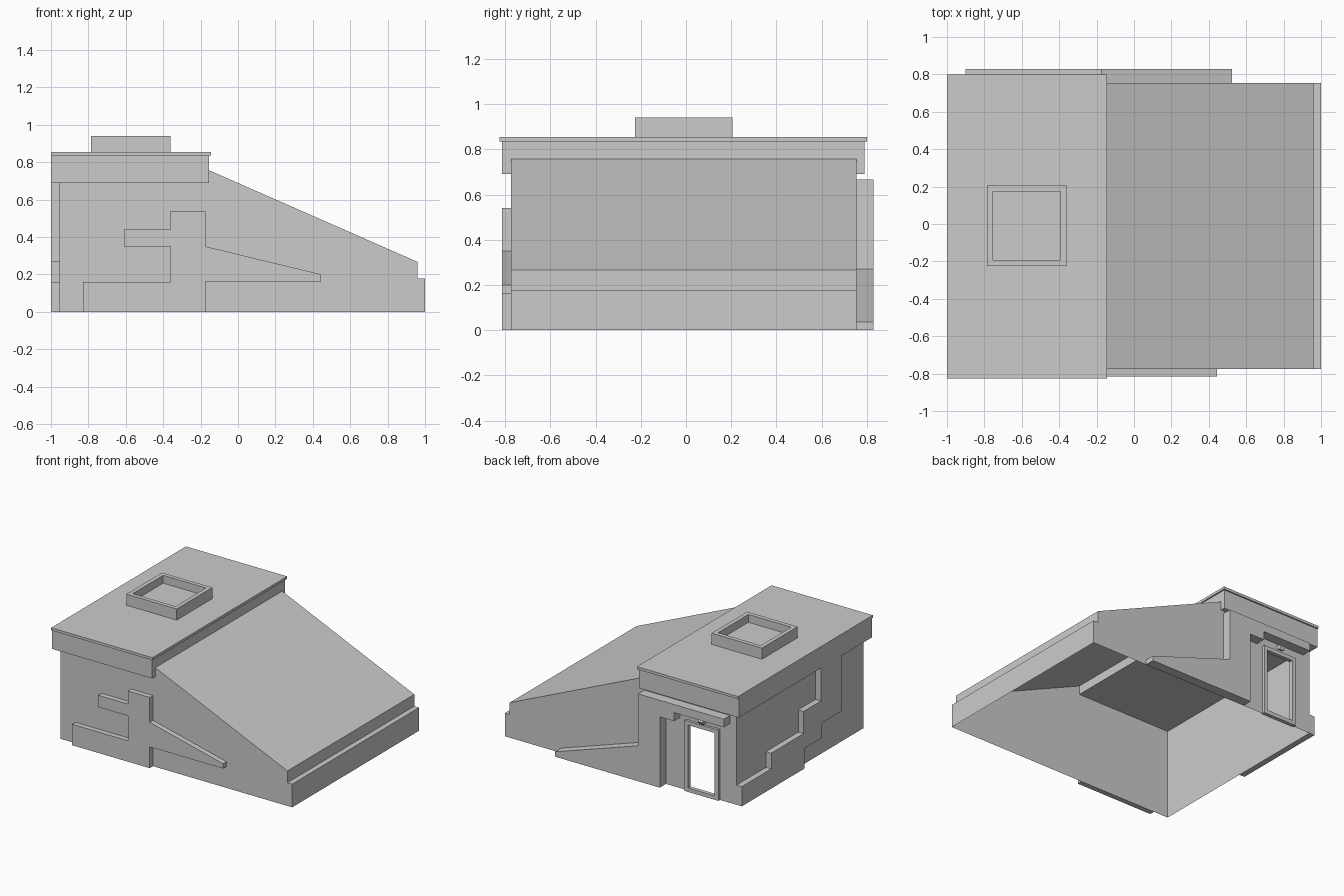
import bpy, bmesh
from mathutils import Vector

if "Cube" in bpy.data.objects:
    bpy.data.objects.remove(bpy.data.objects["Cube"])


def add_mesh(name, verts, faces):
    me = bpy.data.meshes.new(name)
    me.from_pydata(verts, [], faces)
    ob = bpy.data.objects.new(name, me)
    bpy.context.collection.objects.link(ob)
    return ob


def prism(name, pts, lo, hi, axis='Y', low_cap=True, high_cap=True, floor=True):
    """Extrude a profile of (x, z) along Y, or of (y, z) along X; caps and floor may stay open."""
    if axis == 'X':
        pts = [(-y, z) for y, z in pts]
    n = len(pts)
    area = sum(pts[i - 1][0] * pts[i][1] - pts[i][0] * pts[i - 1][1] for i in range(n))
    if area < 0:
        pts = pts[::-1]
    place = (lambda u, v, d: (u, d, v)) if axis == 'Y' else (lambda u, v, d: (d, -u, v))
    verts = [place(u, v, d) for d in (lo, hi) for u, v in pts]
    faces = []
    for i in range(n):
        j = (i + 1) % n
        if floor or pts[i][1] > 0 or pts[j][1] > 0:
            faces.append((i, i + n, j + n, j))
    if low_cap:
        faces.append(tuple(range(n)))
    if high_cap:
        faces.append(tuple(reversed(range(n, 2 * n))))
    return add_mesh(name, verts, faces)


def box(name, x0, x1, y0, y1, z0, z1):
    return prism(name, [(x0, z0), (x1, z0), (x1, z1), (x0, z1)], y0, y1)


FRONT, BACK, LEFT = -0.775, 0.755, -0.955

# Hollow body, open underneath and below the roof box
upper = [(1, 0), (1, 0.177), (0.96, 0.177), (0.96, 0.267), (-0.155, 0.757),
         (-0.155, 0.69), (LEFT, 0.69), (LEFT, 0)]
body = prism("body_shell", upper, FRONT, BACK, high_cap=False, floor=False)
bm = bmesh.new()
bm.from_mesh(body.data)
# leave the top under the roof box and its riser open
spare = [f for f in bm.faces if len(f.verts) == 4 and
         all(v.co.x < -0.15 and v.co.z > 0.68 for v in f.verts)]
bmesh.ops.delete(bm, geom=spare, context='FACES')
bm.to_mesh(body.data)
bm.free()

# Back wall with the doorway notched out
door = [(-0.80, 0), (-0.80, 0.52), (-0.55, 0.52), (-0.55, 0)]
wall = upper + door
add_mesh("back_wall", [(x, BACK, z) for x, z in wall], [tuple(reversed(range(len(wall))))])
me = bpy.data.objects["back_wall"].data
if me.polygons[0].normal.y < 0:
    me.flip_normals()

# Roof box, overhanging slab and raised skylight
box("roof_fascia", -1, -0.155, -0.815, 0.79, 0.69, 0.835)
box("roof_slab", -1, -0.145, -0.825, 0.80, 0.835, 0.855)
sky = box("skylight", -0.785, -0.36, -0.225, 0.205, 0.855, 0.94)
bm = bmesh.new()
bm.from_mesh(sky.data)
top = max(bm.faces, key=lambda f: f.calc_center_median().z)
bmesh.ops.inset_region(bm, faces=[top], thickness=0.045)
pit = bmesh.ops.extrude_discrete_faces(bm, faces=[top])['faces']
bmesh.ops.translate(bm, verts=pit[0].verts, vec=Vector((0, 0, -0.06)))
bm.to_mesh(sky.data)
bm.free()

# Raised cladding on the front wall
prism("front_cladding", [
    (-0.83, 0), (-0.175, 0), (-0.175, 0.163), (0.445, 0.163), (0.445, 0.2),
    (-0.175, 0.35), (-0.175, 0.54), (-0.36, 0.54), (-0.36, 0.44), (-0.61, 0.44),
    (-0.61, 0.35), (-0.36, 0.35), (-0.36, 0.16), (-0.83, 0.16)],
    -0.815, FRONT, high_cap=False)

# Stepped cladding on the left wall
prism("left_cladding", [
    (0.755, 0), (0.755, 0.15), (0.40, 0.15), (0.40, 0.27), (0.01, 0.27), (0.01, 0.44),
    (-0.20, 0.44), (-0.20, 0.69), (-0.45, 0.69), (-0.45, 0.267), (-0.21, 0.267),
    (-0.21, 0.153), (0.0, 0.153), (0.0, 0)],
    -1, LEFT, axis='X', high_cap=False)

# Back pier with door canopy and sloping buttress
prism("back_canopy_and_pier", [
    (-0.9, 0.667), (-0.9, 0.605), (-0.48, 0.605), (-0.48, 0.54), (-0.36, 0.54),
    (-0.36, 0), (0.525, 0), (0.525, 0.037), (-0.175, 0.27), (-0.175, 0.667)],
    BACK, 0.83, low_cap=False)

# Door frame: two posts, head and sill
Y0, Y1 = 0.745, 0.775
for side, x in (("left", -0.53), ("right", -0.785)):
    box("door_post_" + side, x - 0.03, x, Y0, Y1, 0, 0.54)
box("door_head", -0.785, -0.56, Y0, Y1, 0.51, 0.54)
box("door_sill", -0.785, -0.56, Y0, Y1, 0, 0.03)

# Small wedge lamp above the door
prism("door_lamp", [(BACK, 0.60), (BACK, 0.565), (0.785, 0.55), (0.80, 0.575)],
      -0.70, -0.66, axis='X')
